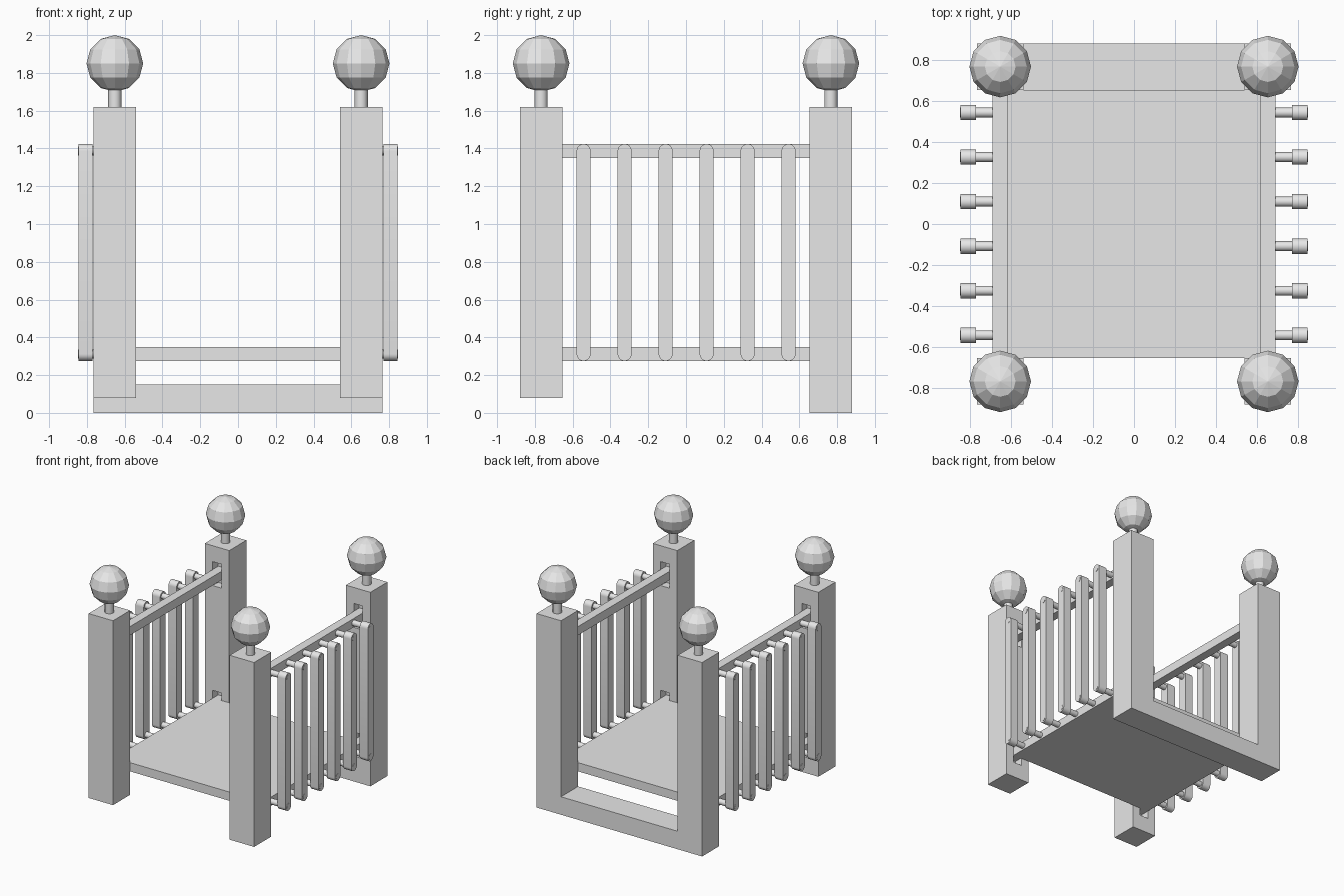
import bpy, bmesh, math
from mathutils import Matrix, Vector

old = bpy.data.objects.get("Cube")
if old:
    bpy.data.objects.remove(old, do_unlink=True)

GREY = (0.8, 0.8, 0.8, 1)
grey = bpy.data.materials.new("plain_grey")
grey.use_nodes = True
grey.diffuse_color = GREY
grey.node_tree.nodes["Principled BSDF"].inputs["Base Color"].default_value = GREY

# Shared dimensions
POST_X, POST_Y, POST_W, POST_TOP = 0.652, 0.767, 0.226, 1.62
INNER_Y = POST_Y - POST_W / 2
RAIL_W, RAIL_Z = 0.073, (0.312, 1.387)
RECESS = 0.07


def finish(name, bm):
    bmesh.ops.recalc_face_normals(bm, faces=bm.faces)
    mesh = bpy.data.meshes.new(name)
    bm.to_mesh(mesh)
    bm.free()
    mesh.materials.append(grey)
    obj = bpy.data.objects.new(name, mesh)
    bpy.context.collection.objects.link(obj)
    return obj


def box(name, center, size):
    bm = bmesh.new()
    bmesh.ops.create_cube(bm, size=1, matrix=Matrix.Translation(center) @ Matrix.Diagonal((*size, 1)))
    return finish(name, bm)


def extrude(name, points, direction):
    bm = bmesh.new()
    face = bm.faces.new([bm.verts.new(p) for p in points])
    result = bmesh.ops.extrude_face_region(bm, geom=[face])
    verts = [g for g in result["geom"] if isinstance(g, bmesh.types.BMVert)]
    bmesh.ops.translate(bm, vec=Vector(direction), verts=verts)
    return finish(name, bm)


def cylinder(name, start, end, radius, sides=12):
    start, end = Vector(start), Vector(end)
    turn = (end - start).to_track_quat("Z", "Y").to_matrix().to_4x4()
    bm = bmesh.new()
    bmesh.ops.create_cone(bm, cap_ends=True, segments=sides, radius1=radius, radius2=radius,
                          depth=(end - start).length,
                          matrix=Matrix.Translation((start + end) / 2) @ turn)
    return finish(name, bm)


def smooth(obj, angle):
    bpy.ops.object.select_all(action="DESELECT")
    obj.select_set(True)
    bpy.context.view_layer.objects.active = obj
    bpy.ops.object.shade_smooth_by_angle(angle=math.radians(angle))


def cut_recess(obj, center, size):
    cutter = box("cutter", center, size)
    mod = obj.modifiers.new("recess", "BOOLEAN")
    mod.operation, mod.solver, mod.object = "DIFFERENCE", "EXACT", cutter
    bpy.context.view_layer.objects.active = obj
    bpy.ops.object.modifier_apply(modifier=mod.name)
    bpy.data.objects.remove(cutter, do_unlink=True)


# Front posts stand alone, the back posts and sill are one U-shaped frame
inner, outer = POST_X - POST_W / 2, POST_X + POST_W / 2
frame_outline = [(-outer, 0), (outer, 0), (outer, POST_TOP), (inner, POST_TOP),
                 (inner, 0.15), (-inner, 0.15), (-inner, POST_TOP), (-outer, POST_TOP)]
back_frame = extrude("back_frame", [(x, INNER_Y, z) for x, z in frame_outline], (0, POST_W, 0))
POST_BASE = 0.08
for side, s in (("left", 1), ("right", -1)):
    front_post = box(f"{side}_front_post", (s * POST_X, -POST_Y, (POST_TOP + POST_BASE) / 2),
                     (POST_W, POST_W, POST_TOP - POST_BASE))
    # Tall sockets that receive the rails
    for z in RAIL_Z:
        for post, d in ((front_post, -1), (back_frame, 1)):
            cut_recess(post, (s * POST_X, d * INNER_Y, z), (0.08, 2 * RECESS, 0.2))

    # Ball finials
    for end, d in (("front", -1), ("back", 1)):
        x, y = s * POST_X, d * POST_Y
        smooth(cylinder(f"{side}_{end}_finial_stem", (x, y, POST_TOP - 0.01), (x, y, 1.73), 0.035), 40)
        bm = bmesh.new()
        bmesh.ops.create_uvsphere(bm, u_segments=12, v_segments=6, radius=0.15,
                                  matrix=Matrix.Translation((x, y, 1.85)))
        finish(f"{side}_{end}_finial_ball", bm)

    # Upper and lower rails
    for level, z in zip(("lower", "upper"), RAIL_Z):
        box(f"{side}_{level}_rail", (s * POST_X, 0, z), (RAIL_W, 2 * (INNER_Y + RECESS), RAIL_W))

    # Round-ended balusters held off the rails by pins
    radius, x_in, x_out = 0.037, 0.77, 0.845
    for i in range(6):
        y = -0.542 + i * 0.217
        outline = []
        for z, start in ((RAIL_Z[1], 0), (RAIL_Z[0], math.pi)):
            for k in range(13):
                a = start + k * math.pi / 12
                outline.append((s * x_in, y + radius * math.cos(a), z + radius * math.sin(a)))
        smooth(extrude(f"{side}_baluster_{i + 1}", outline, (s * (x_out - x_in), 0, 0)), 30)
        for level, z in zip(("lower", "upper"), RAIL_Z):
            smooth(cylinder(f"{side}_{level}_pin_{i + 1}", (s * POST_X, y, z),
                            (s * (x_out + 0.002), y, z), 0.024, 16), 40)

# Deck between the lower rails
box("deck", (0, 0, RAIL_Z[0]), (2 * POST_X - RAIL_W, 2 * INNER_Y, RAIL_W))
